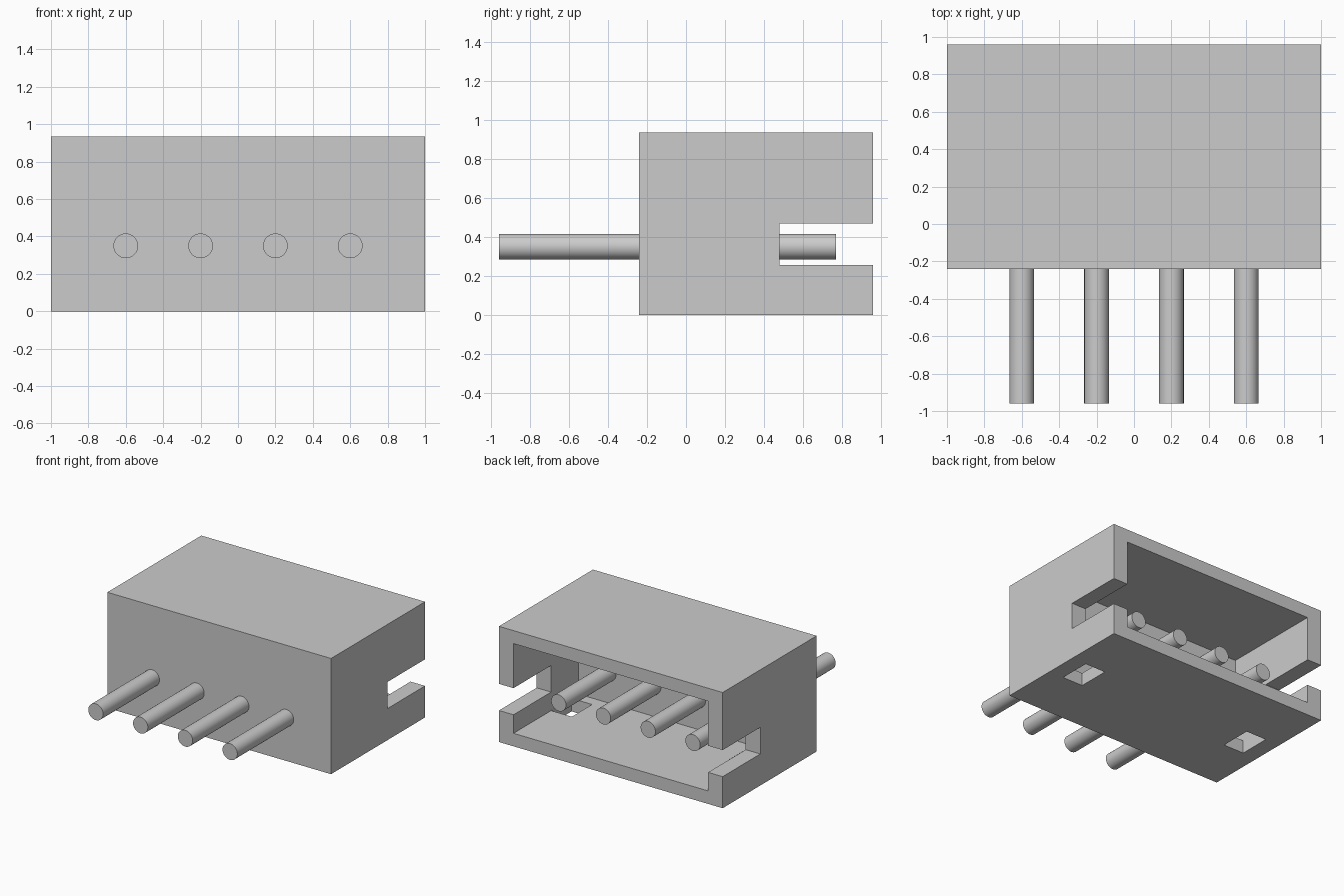
import bpy
import math

if "Cube" in bpy.data.objects:
    bpy.data.objects.remove(bpy.data.objects["Cube"])

# One plain grey for the whole connector
grey = bpy.data.materials.new("light_grey")
grey.diffuse_color = (0.6, 0.6, 0.6, 1.0)
grey.use_nodes = True
grey.node_tree.nodes["Principled BSDF"].inputs["Base Color"].default_value = grey.diffuse_color


def box(name, lo, hi):
    """Axis-aligned box between two corners."""
    centre = [(a + b) / 2 for a, b in zip(lo, hi)]
    bpy.ops.mesh.primitive_cube_add(size=1, location=centre)
    ob = bpy.context.object
    ob.name = name
    ob.scale = [b - a for a, b in zip(lo, hi)]
    bpy.ops.object.transform_apply(location=True, rotation=True, scale=True)
    ob.data.materials.append(grey)
    return ob


def cut(target, lo, hi):
    """Subtract a box from the target and discard the cutter."""
    cutter = box("cutter", lo, hi)
    cutter.hide_render = True
    mod = target.modifiers.new("cut", 'BOOLEAN')
    mod.operation = 'DIFFERENCE'
    mod.solver = 'EXACT'
    mod.object = cutter
    bpy.context.view_layer.objects.active = target
    bpy.ops.object.modifier_apply(modifier=mod.name)
    bpy.data.objects.remove(cutter, do_unlink=True)


# Housing: solid block, hollowed from the back
housing = box("housing", (-1, -0.24, 0), (1, 0.96, 0.935))
cut(housing, (-0.87, 0.13, 0.105), (0.87, 1.2, 0.83))

# Slot through both side walls, open at the back
cut(housing, (-1.2, 0.48, 0.255), (1.2, 1.3, 0.47))

# Two rectangular windows in the floor
for side in (-1, 1):
    x0, x1 = sorted((side * 0.685, side * 0.869))
    cut(housing, (x0, 0.22, -0.2), (x1, 0.48, 0.2))

# Four round contact pins running through the front wall
for i in range(4):
    bpy.ops.mesh.primitive_cylinder_add(
        vertices=48, radius=0.066, depth=1.73,
        location=(-0.6 + 0.4 * i, -0.095, 0.35),
        rotation=(math.pi / 2, 0, 0))
    pin = bpy.context.object
    pin.name = f"contact_pin_{i + 1}"
    pin.data.materials.append(grey)
    bpy.ops.object.shade_smooth_by_angle(angle=math.radians(30))
